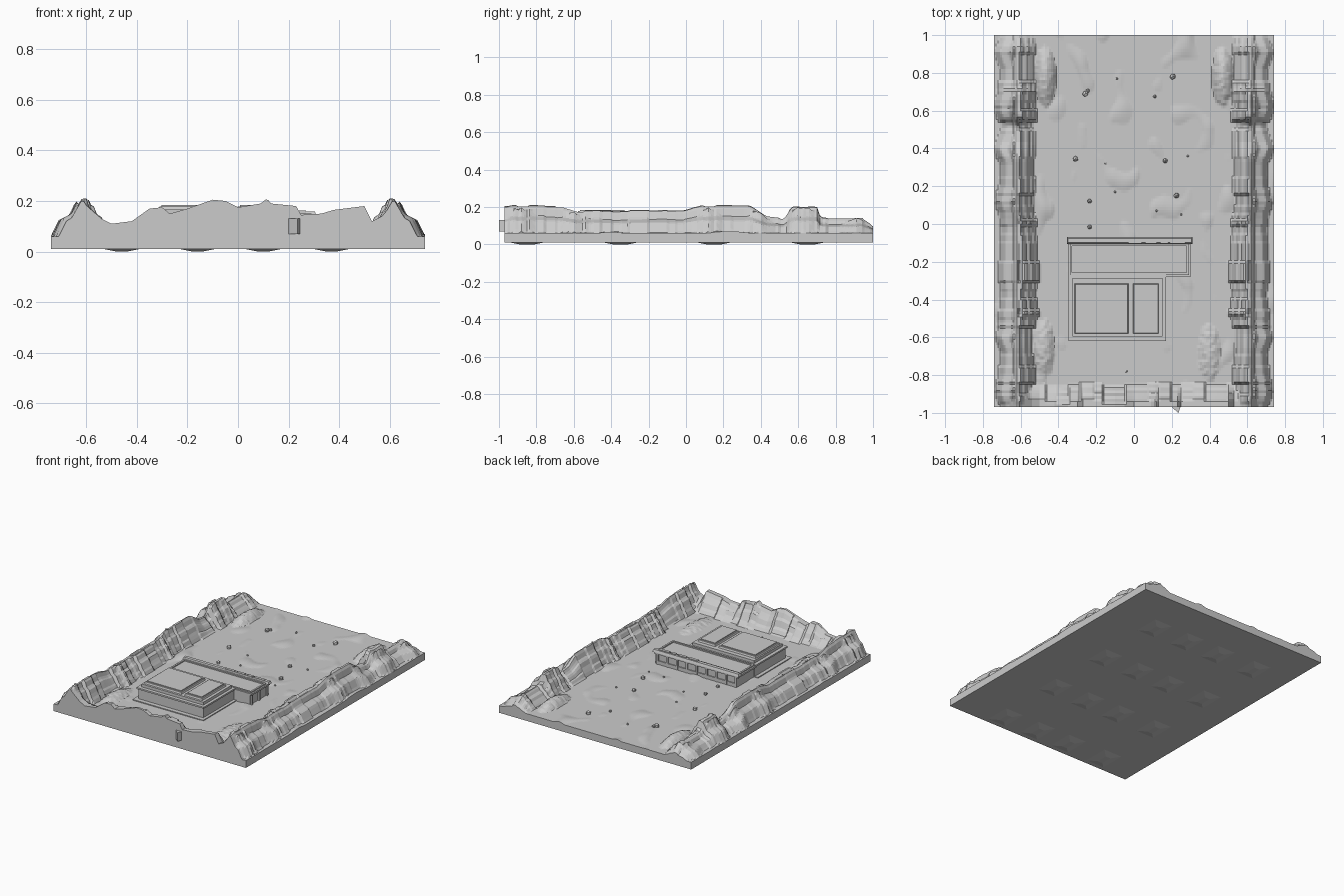
import bpy, bmesh, math, random
from mathutils import noise, Vector

random.seed(4)
if "Cube" in bpy.data.objects:
    bpy.data.objects.remove(bpy.data.objects["Cube"])

GROUND, BASE = 0.06, 0.01
X, Y0, Y1 = 0.74, -0.97, 1.0

stone = bpy.data.materials.new("stone_grey")
stone.use_nodes = True
stone.diffuse_color = (0.6, 0.6, 0.6, 1)
stone.node_tree.nodes["Principled BSDF"].inputs["Base Color"].default_value = (0.6, 0.6, 0.6, 1)


def finish(name, bm):
    bmesh.ops.recalc_face_normals(bm, faces=bm.faces)
    mesh = bpy.data.meshes.new(name)
    bm.to_mesh(mesh)
    bm.free()
    mesh.materials.append(stone)
    ob = bpy.data.objects.new(name, mesh)
    bpy.context.collection.objects.link(ob)
    return ob


def box(name, x0, x1, y0, y1, z0, z1, taper=0.0):
    """Box whose top is drawn in by taper on every side."""
    bm = bmesh.new()
    bmesh.ops.create_cube(bm, size=1)
    for v in bm.verts:
        t = taper if v.co.z > 0 else 0
        v.co = (x1 - t if v.co.x > 0 else x0 + t,
                y1 - t if v.co.y > 0 else y0 + t,
                z1 if v.co.z > 0 else z0)
    return finish(name, bm)


def rim(name, x0, x1, y0, y1, z0, z1, w):
    """Raised square frame."""
    box(name + "_front", x0, x1, y0, y0 + w, z0, z1)
    box(name + "_back", x0, x1, y1 - w, y1, z0, z1)
    box(name + "_left", x1 - w, x1, y0 + w, y1 - w, z0, z1)
    box(name + "_right", x0, x0 + w, y0 + w, y1 - w, z0, z1)


def lerp(points, t):
    if t <= points[0][0]:
        return points[0][1]
    for (a, p), (b, q) in zip(points, points[1:]):
        if t <= b:
            return p + (q - p) * (t - a) / (b - a)
    return points[-1][1]


# Crest heights of the side ridges along y, and of the front ridge along x
SIDE = [(-.97, .2), (-.93, .21), (-.66, .205), (-.58, .18), (-.3, .18), (0, .185), (.08, .21),
        (.34, .21), (.43, .15), (.52, .14), (.57, .2), (.7, .2), (.72, .14), (.94, .14), (1, .1)]
FRONT = [(-.7, .06), (-.62, .2), (-.54, .13), (-.5, .11), (-.42, .12), (-.35, .17), (-.3, .175),
         (-.27, .15), (-.2, .17), (-.1, .205), (-.05, .2), (0, .175), (.09, .19), (.115, .21),
         (.13, .19), (.23, .18), (.25, .145), (.33, .15), (.38, .165), (.5, .18), (.53, .12),
         (.57, .14), (.62, .2), (.7, .06)]
# Ridge section: distance from the outer edge against share of crest height
SECTION = [(.02, 0), (.05, .45), (.08, .56), (.095, .62), (.115, .95), (.125, 1),
           (.14, 1), (.155, .7), (.175, .6), (.19, .3), (.2, .25), (.215, 0)]
BUTTRESS = (-.88, -.6, .12, .4, .63, .9)
shift = [random.choice((-.012, -.006, 0, .006, .012)) for _ in range(60)]


def height(x, y):
    d = X - abs(x)
    s = shift[int((y + 1) / .05)]
    # Side ridge with broken inner ledges and outer buttresses
    if d > .125:
        d -= s + (.015 if -.48 < y < .02 else 0)
    elif d < .1:
        near = min(abs(y - c) for c in BUTTRESS)
        d += .03 * max(0, 1 - near / .08) - .008 + s * .6
        d = max(d, 0)
    side = (lerp(SIDE, y) + s * .3 - GROUND) * lerp(SECTION, d)
    # Front ridge, cut sheer on its outer face
    t = y - Y0 + shift[int((x + 1) / .06)]
    fall = lerp([(.035, 1), (.05, .7), (.07, .6), (.085, .3), (.1, .22), (.12, 0)], t)
    front = (lerp(FRONT, x) - GROUND) * fall
    # Mounds beside the ridges and faint swells on the floor
    swell = .025 * max(0, noise.noise(Vector((x * 9, y * 6, 2))) - .25)
    for cx, cy, h in ((-.47, .78, .045), (.47, .78, .045), (-.48, -.66, .03), (.4, -.68, .02)):
        r = ((x - cx) / .06) ** 2 + ((y - cy) / .16) ** 2
        swell = max(swell, h * (1 - r) + .006 * noise.noise(Vector((x * 40, y * 40, 0))))
    return GROUND + max(side, front, swell, 0)


# Terrain slab: height grid, skirt and underside
bm = bmesh.new()
nx, ny = 148, 132
rows = []
for j in range(ny + 1):
    y = Y0 + (Y1 - Y0) * j / ny
    rows.append([])
    for i in range(nx + 1):
        x = -X + 2 * X * i / nx
        rows[-1].append(bm.verts.new((x, y, height(x, y))))
for j in range(ny):
    for i in range(nx):
        bm.faces.new((rows[j][i], rows[j][i + 1], rows[j + 1][i + 1], rows[j + 1][i]))
loop = (rows[0][:-1] + [r[-1] for r in rows[:-1]]
        + rows[-1][:0:-1] + [r[0] for r in rows[:0:-1]])
low = [bm.verts.new((v.co.x, v.co.y, BASE)) for v in loop]
for k in range(len(loop)):
    n = (k + 1) % len(loop)
    bm.faces.new((loop[k], low[k], low[n], loop[n]))
bm.faces.new(low)
finish("terrain", bm)

# Shard standing proud of the front cliff
bm = bmesh.new()
pts = [(.2, Y0), (.235, -1), (.245, Y0)]
bottom = [bm.verts.new((x, y, .07)) for x, y in pts]
top = [bm.verts.new((x, y, .13)) for x, y in pts]
bm.faces.new(bottom)
bm.faces.new(top)
for k in range(3):
    n = (k + 1) % 3
    bm.faces.new((bottom[k], bottom[n], top[n], top[k]))
finish("cliff_shard", bm)

# Shallow swells below the slab
for j, y in enumerate((-.85, -.35, .15, .65)):
    for x in (-.46, -.16, .1, .37):
        box("underside_swell", x - .07, x + .07, y - .09, y + .09, BASE, 0, .05)

# Main building: plinth, walls, stepped roof and two roof panels
box("main_plinth", -.365, .18, -.64, -.27, .05, .066)
box("main_walls", -.34, .16, -.61, -.27, .06, .135)
box("main_eaves", -.348, .17, -.62, -.27, .135, .146)
box("main_upper_roof", -.325, .15, -.595, -.285, .146, .166)
for name, x0, x1 in (("large", -.315, -.03), ("small", -.005, .13)):
    box(name + "_roof_panel", x0, x1, -.58, -.315, .166, .178, .004)
    box(name + "_roof_panel_top", x0 + .012, x1 - .012, -.567, -.328, .178, .184)

# Long wing: walls, overhanging roof, rim and sloped back parapet
box("wing_walls", -.335, .285, -.275, -.085, .06, .13)
box("wing_roof", -.35, .3, -.28, -.075, .13, .142)
rim("wing_rim", -.34, .29, -.27, -.105, .142, .15, .012)
box("wing_parapet", -.355, .31, -.105, -.07, .142, .158, .006)

# Rear wall posts and sill, side wall posts
for k in range(9):
    x = -.335 + k * .0755
    box("rear_post", x, x + .014, -.085, -.076, .06, .13)
box("rear_sill", -.335, .285, -.085, -.078, .06, .085)
for y in (-.27, -.19, -.1):
    box("side_post", .285, .295, y, y + .014, .06, .13)
# Skylight bars in the parapet
for x0, x1 in ((-.03, .04), (.06, .12), (.14, .18), (.19, .27)):
    box("skylight_bar", x0, x1, -.102, -.082, .15, .163)

# Loose boulders on the floor
for x, y, r in ((.205, .78, .017), (-.258, .69, .017), (-.245, .705, .012), (.11, .675, .01),
                (-.09, .77, .007), (-.31, .345, .016), (.165, .335, .015), (-.235, .12, .013),
                (.225, .15, .016), (-.235, -.015, .013), (-.15, .32, .007), (.285, .36, .007),
                (-.1, .17, .007), (.12, .07, .007), (.25, .05, .006), (-.04, -.78, .007)):
    bm = bmesh.new()
    bmesh.ops.create_icosphere(bm, subdivisions=1, radius=r)
    for v in bm.verts:
        v.co = v.co * random.uniform(.85, 1.1) + Vector((x, y, height(x, y) + r * .5))
    finish("boulder", bm)
